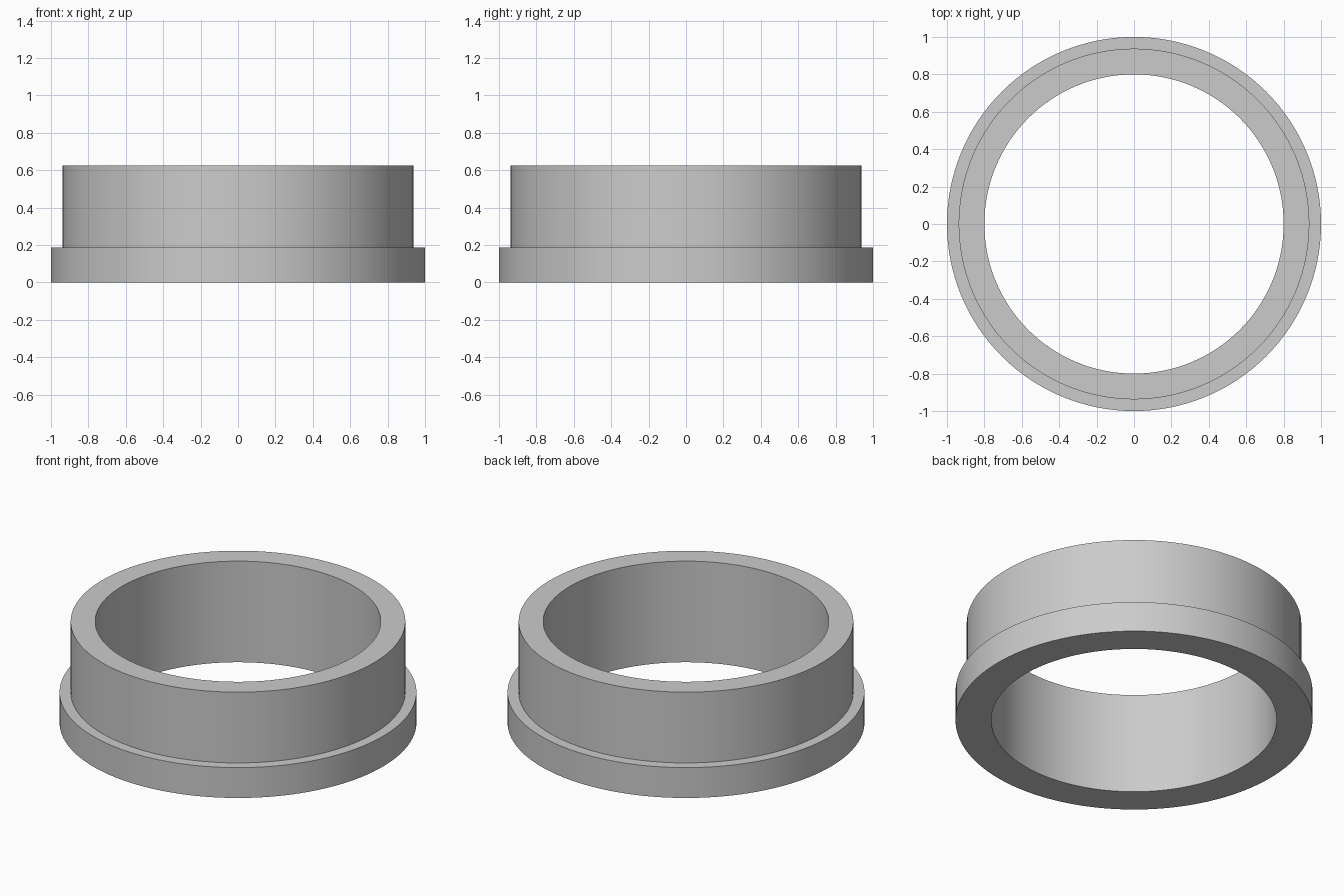
import bpy
import bmesh
import math

cube = bpy.data.objects.get("Cube")
if cube:
    bpy.data.objects.remove(cube, do_unlink=True)

# Material
grey = bpy.data.materials.new("light_grey")
grey.use_nodes = True
colour = (0.6, 0.6, 0.6, 1.0)
grey.diffuse_color = colour
grey.node_tree.nodes["Principled BSDF"].inputs["Base Color"].default_value = colour

# Ring dimensions
BORE, BODY, FLANGE = 0.80, 0.9375, 1.0
FLANGE_TOP, TOP = 0.1875, 0.625
SEGMENTS = 128


def lathe(name, profile, material):
    """Revolve a closed (radius, height) profile around the z axis."""
    bm = bmesh.new()
    rings = []
    for i in range(SEGMENTS):
        a = 2 * math.pi * i / SEGMENTS
        rings.append([bm.verts.new((r * math.cos(a), r * math.sin(a), z))
                      for r, z in profile])
    for i, ring in enumerate(rings):
        following = rings[(i + 1) % SEGMENTS]
        for j in range(len(profile)):
            k = (j + 1) % len(profile)
            bm.faces.new((ring[j], following[j], following[k], ring[k]))
    bmesh.ops.recalc_face_normals(bm, faces=bm.faces)
    mesh = bpy.data.meshes.new(name)
    bm.to_mesh(mesh)
    bm.free()
    mesh.materials.append(material)
    obj = bpy.data.objects.new(name, mesh)
    bpy.context.collection.objects.link(obj)
    return obj


# Flanged ring: wide lip at the base, straight collar above, open bore
ring = lathe("flanged_ring", [
    (BORE, 0), (FLANGE, 0), (FLANGE, FLANGE_TOP),
    (BODY, FLANGE_TOP), (BODY, TOP), (BORE, TOP),
], grey)

# Smooth round walls with crisp rims
bpy.ops.object.select_all(action="DESELECT")
ring.select_set(True)
bpy.context.view_layer.objects.active = ring
bpy.ops.object.shade_smooth_by_angle(angle=math.radians(30))
